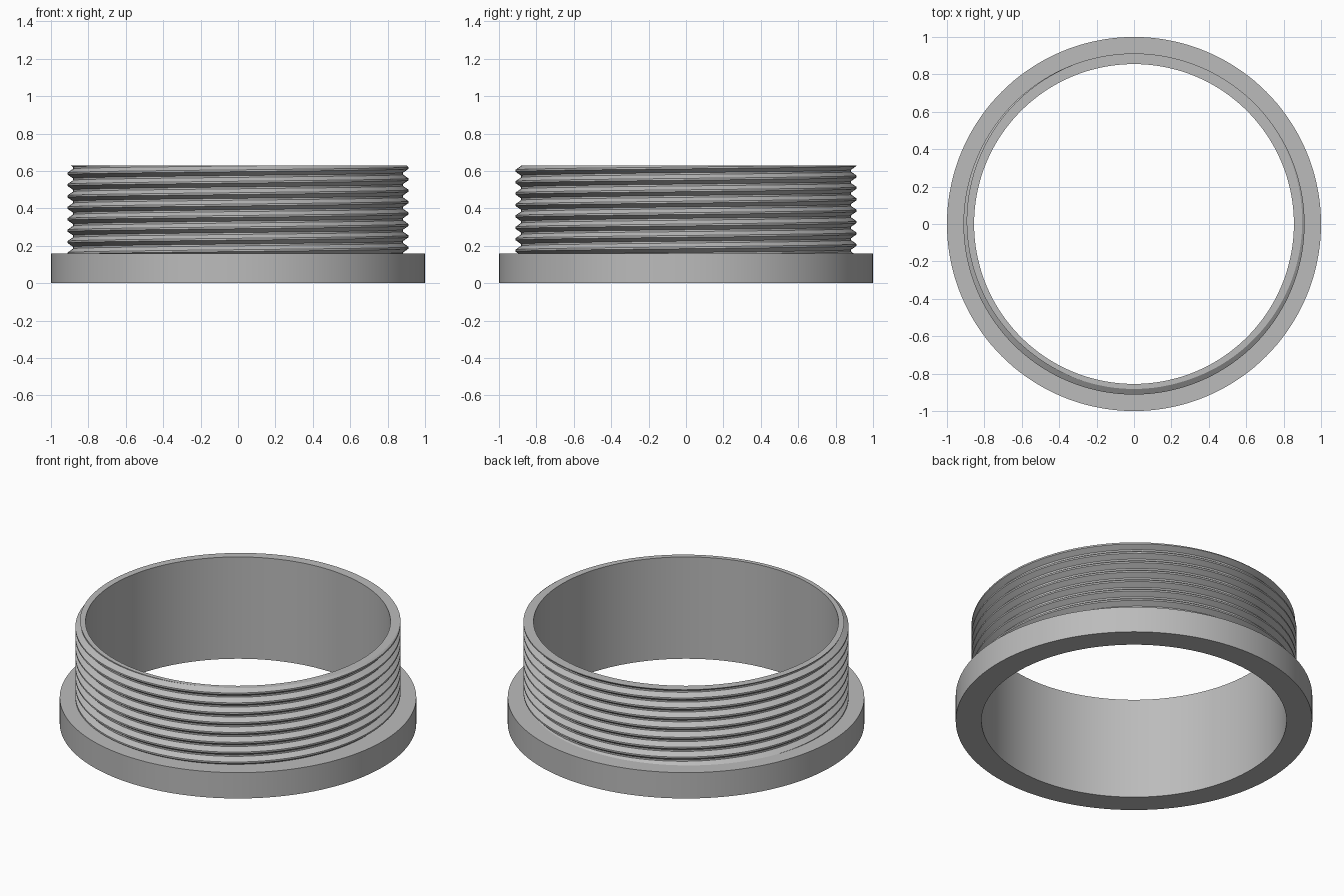
import bpy
import bmesh
from math import sin, cos, pi, radians

cube = bpy.data.objects.get("Cube")
if cube:
    bpy.data.objects.remove(cube, do_unlink=True)

SEGMENTS = 144
FLANGE_R, BORE_R = 1.0, 0.855
FLANGE_Z, TOP_Z = 0.16, 0.63
ROOT_R, CREST_R = 0.882, 0.912
PITCH = 0.061
CREST_ANGLE = 80          # where the crest meets the top rim, in degrees

# One thread turn: fraction of the pitch and radius
THREAD = [(-0.08, CREST_R), (0.08, CREST_R), (0.42, ROOT_R), (0.58, ROOT_R)]


def thread_radius(phase):
    """Radius of the trapezoid thread at a fraction of the pitch from a crest."""
    d = abs((phase + 0.5) % 1.0 - 0.5)
    t = min(max((d - 0.08) / 0.34, 0.0), 1.0)
    return CREST_R + (ROOT_R - CREST_R) * t


def point(bm, angle, r, z):
    return bm.verts.new((r * cos(angle), r * sin(angle), z))


bm = bmesh.new()
turns = int((TOP_Z - FLANGE_Z) / PITCH) + 4
helix, body = [], []
for i in range(SEGMENTS):
    angle = 2 * pi * i / SEGMENTS
    crest = TOP_Z + PITCH * (angle - radians(CREST_ANGLE)) / (2 * pi)
    # Helical thread column, trimmed at the flange and at the rim
    column = []
    for k in range(-turns, 3):
        for fraction, _ in THREAD:
            z = min(max(crest + (k + fraction) * PITCH, FLANGE_Z), TOP_Z)
            column.append(point(bm, angle, thread_radius((z - crest) / PITCH), z))
    helix.append(column)
    # Rim, bore and flange column
    body.append([column[-1], point(bm, angle, BORE_R, TOP_Z), point(bm, angle, BORE_R, 0),
                 point(bm, angle, FLANGE_R, 0), point(bm, angle, FLANGE_R, FLANGE_Z), column[0]])

for i in range(SEGMENTS):
    n = (i + 1) % SEGMENTS
    shift = len(THREAD) if n == 0 else 0      # the seam climbs by one turn
    a, b = helix[i], helix[n]
    for j in range(len(a) - 1 - shift):
        bm.faces.new((a[j], b[j + shift], b[j + shift + 1], a[j + 1]))
    a, b = body[i], body[n]
    for j in range(len(a) - 1):
        bm.faces.new((a[j], b[j], b[j + 1], a[j + 1]))

bmesh.ops.remove_doubles(bm, verts=bm.verts, dist=0.00005)
bmesh.ops.dissolve_degenerate(bm, edges=bm.edges, dist=0.00005)
bmesh.ops.recalc_face_normals(bm, faces=bm.faces)

mesh = bpy.data.meshes.new("threaded_collar")
bm.to_mesh(mesh)
bm.free()
collar = bpy.data.objects.new("threaded_collar", mesh)
bpy.context.collection.objects.link(collar)

# Plain grey finish
grey = bpy.data.materials.new("plain_grey")
grey.use_nodes = True
grey.diffuse_color = (0.5, 0.5, 0.5, 1)
grey.node_tree.nodes["Principled BSDF"].inputs["Base Color"].default_value = (0.5, 0.5, 0.5, 1)
mesh.materials.append(grey)

bpy.context.view_layer.objects.active = collar
collar.select_set(True)
bpy.ops.object.shade_smooth_by_angle(angle=radians(25))
